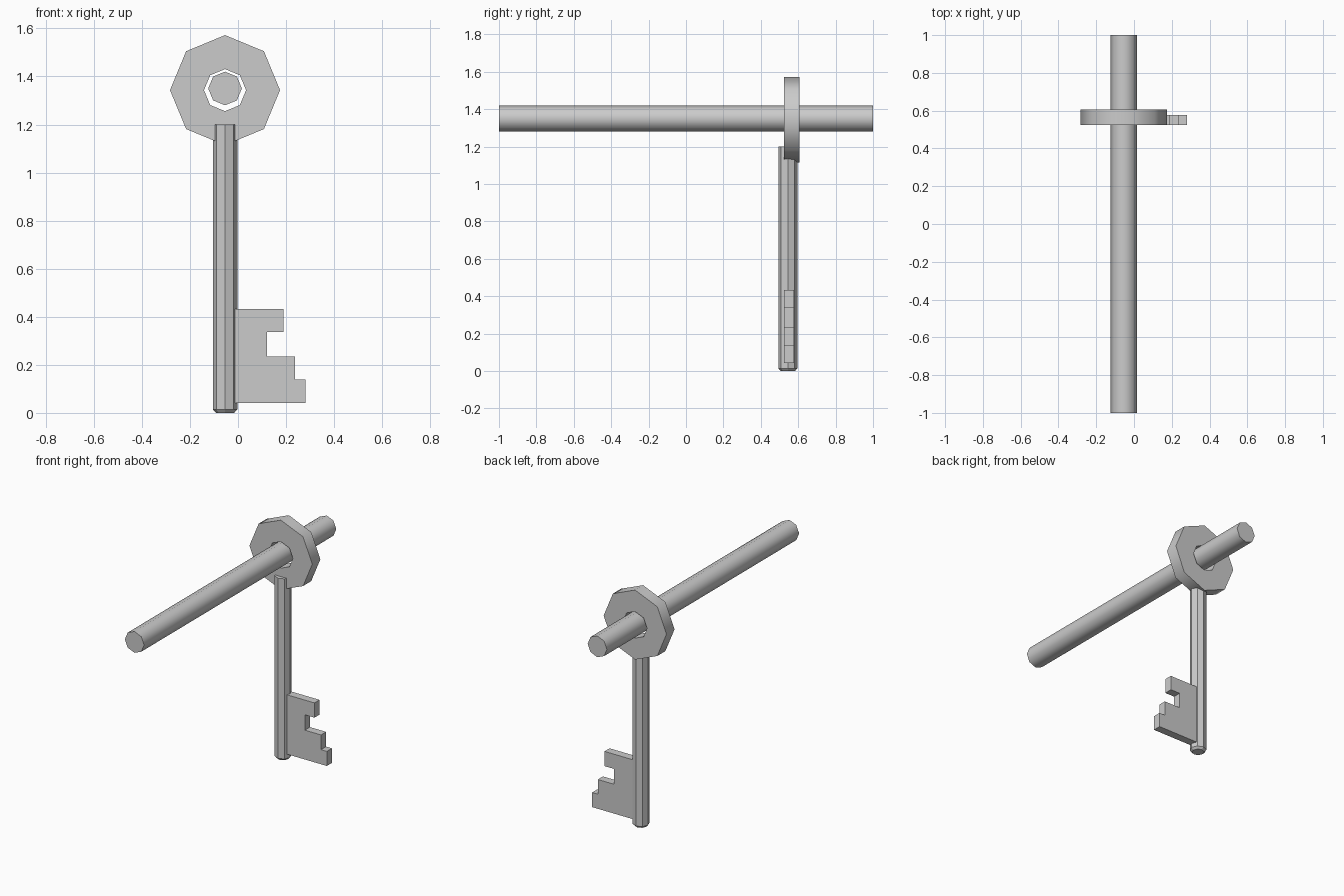
import bpy, bmesh
from math import cos, sin, pi, radians

if "Cube" in bpy.data.objects:
    bpy.data.objects.remove(bpy.data.objects["Cube"])

CX = -0.054  # shared axis of rod, ring and shaft


def make(name, bm, smooth=False):
    bmesh.ops.recalc_face_normals(bm, faces=bm.faces)
    mesh = bpy.data.meshes.new(name)
    bm.to_mesh(mesh)
    bm.free()
    ob = bpy.data.objects.new(name, mesh)
    bpy.context.collection.objects.link(ob)
    if smooth:
        bpy.ops.object.select_all(action='DESELECT')
        ob.select_set(True)
        bpy.context.view_layer.objects.active = ob
        bpy.ops.object.shade_smooth_by_angle(angle=radians(50))
    return ob


def octagon(bm, r, place):
    return [bm.verts.new(place(r * cos(i * pi / 4), r * sin(i * pi / 4))) for i in range(8)]


def bridge(bm, a, b):
    for i in range(8):
        j = (i + 1) % 8
        bm.faces.new((a[i], a[j], b[j], b[i]))


def stack(name, rings, smooth=False):
    """Capped eight-sided solid through (radius, place) rings."""
    bm = bmesh.new()
    loops = [octagon(bm, r, p) for r, p in rings]
    for a, b in zip(loops, loops[1:]):
        bridge(bm, a, b)
    bm.faces.new(loops[0])
    bm.faces.new(loops[-1])
    return make(name, bm, smooth)


def along_y(y, z):
    return lambda u, v: (CX + u, y, z + v)


def along_z(z):
    return lambda u, v: (CX + u, 0.545 + v, z)


# long horizontal rod the key hangs on
stack("rod", [(0.07, along_y(-1, 1.35)), (0.07, along_y(1, 1.35))], True)

# key shaft with a chamfered tip
stack("key_shaft", [(0.038, along_z(0)), (0.051, along_z(0.014)), (0.051, along_z(1.2))])

# key bow: octagonal ring with a hole
bm = bmesh.new()
loops = [octagon(bm, r, along_y(y, 1.343))
         for r, y in ((0.229, 0.523), (0.229, 0.607), (0.0875, 0.607), (0.0875, 0.523))]
for k in range(4):
    bridge(bm, loops[k], loops[(k + 1) % 4])
make("key_ring", bm, True)

# key bit: stepped profile extruded in depth
profile = [(CX, 0.042), (0.28, 0.042), (0.28, 0.138), (0.238, 0.138), (0.238, 0.235),
           (0.12, 0.235), (0.12, 0.336), (0.19, 0.336), (0.19, 0.433), (CX, 0.433)]
bm = bmesh.new()
face = bm.faces.new([bm.verts.new((x, 0.524, z)) for x, z in profile])
ext = bmesh.ops.extrude_face_region(bm, geom=[face])
bmesh.ops.translate(bm, vec=(0, 0.053, 0),
                    verts=[g for g in ext["geom"] if isinstance(g, bmesh.types.BMVert)])
make("key_bit", bm)
